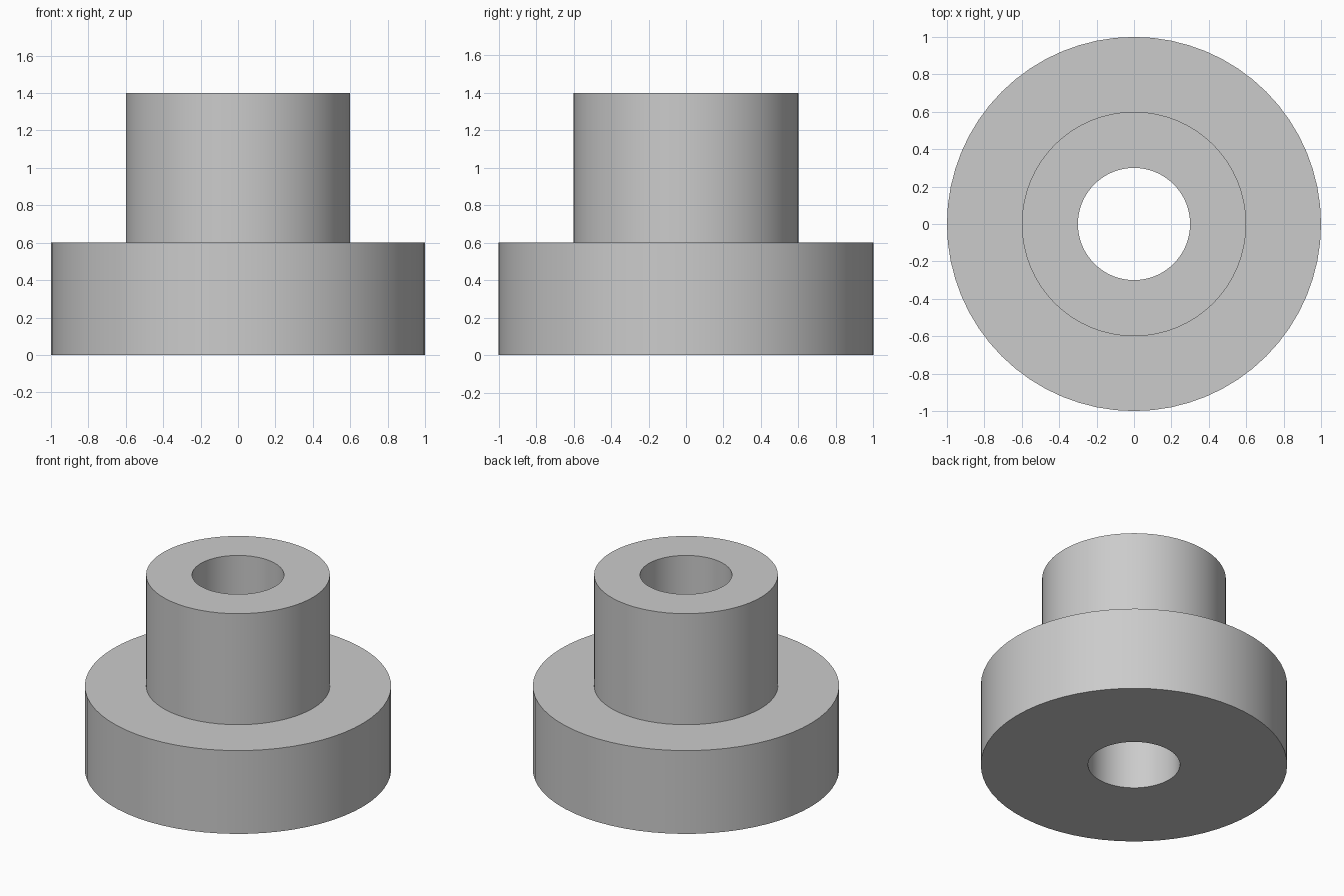
import bpy
import bmesh
import math
from mathutils import Matrix, Vector

cube = bpy.data.objects.get("Cube")
if cube:
    bpy.data.objects.remove(cube, do_unlink=True)

SEGMENTS = 64
BORE_R, HUB_R, FLANGE_R = 0.3, 0.6, 1.0
FLANGE_H, TOTAL_H = 0.6, 1.4

# Plain grey material
grey = bpy.data.materials.new("plain_grey")
grey.use_nodes = True
colour = (0.6, 0.6, 0.6, 1.0)
grey.diffuse_color = colour
grey.node_tree.nodes["Principled BSDF"].inputs["Base Color"].default_value = colour


def lathe(name, profile, material):
    """Revolve a closed (radius, height) profile around z."""
    bm = bmesh.new()
    verts = [bm.verts.new((r, 0, z)) for r, z in profile]
    edges = [bm.edges.new((a, b)) for a, b in zip(verts, verts[1:] + verts[:1])]
    bmesh.ops.spin(bm, geom=verts + edges, cent=(0, 0, 0), axis=(0, 0, 1),
                   angle=math.tau, steps=SEGMENTS, use_merge=True)
    bmesh.ops.remove_doubles(bm, verts=bm.verts, dist=0.0001)
    bmesh.ops.recalc_face_normals(bm, faces=bm.faces)
    mesh = bpy.data.meshes.new(name)
    bm.to_mesh(mesh)
    bm.free()
    mesh.materials.append(material)
    obj = bpy.data.objects.new(name, mesh)
    bpy.context.collection.objects.link(obj)
    bpy.ops.object.select_all(action='DESELECT')
    obj.select_set(True)
    bpy.context.view_layer.objects.active = obj
    bpy.ops.object.shade_smooth_by_angle(angle=math.radians(30))
    return obj


# Flanged bushing: wide base, narrower hub, bore right through
lathe("flanged_bushing", [
    (BORE_R, 0), (FLANGE_R, 0), (FLANGE_R, FLANGE_H),
    (HUB_R, FLANGE_H), (HUB_R, TOTAL_H), (BORE_R, TOTAL_H),
], grey)
